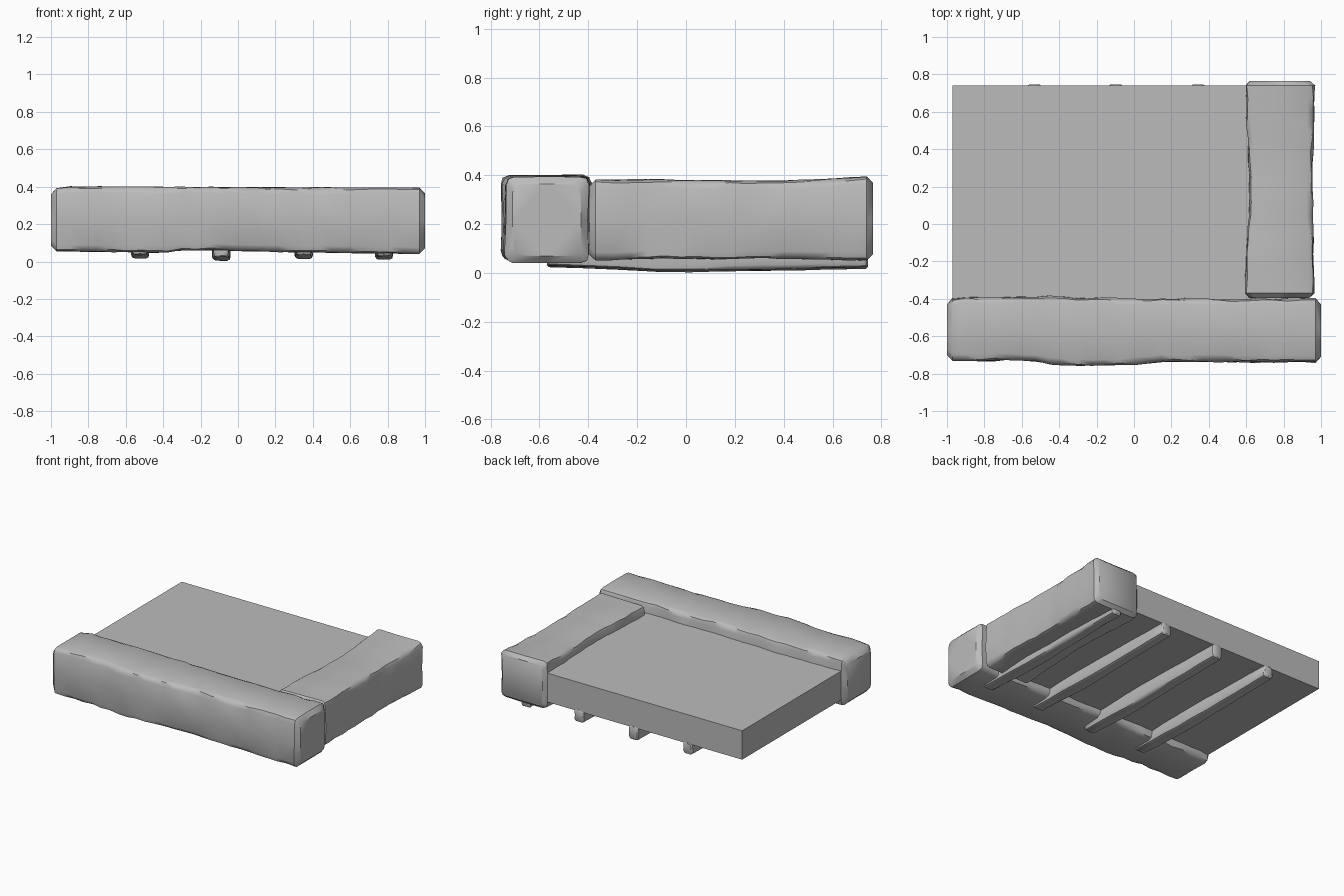
import bpy, bmesh, random
from mathutils import Vector

random.seed(4)
if "Cube" in bpy.data.objects:
    bpy.data.objects.remove(bpy.data.objects["Cube"], do_unlink=True)

stone = bpy.data.materials.new("grey_stone")
stone.use_nodes = True
stone.diffuse_color = (0.5, 0.5, 0.5, 1)
stone.node_tree.nodes["Principled BSDF"].inputs["Base Color"].default_value = (0.5, 0.5, 0.5, 1)


def finish(name, bm, smooth):
    bmesh.ops.recalc_face_normals(bm, faces=bm.faces)
    mesh = bpy.data.meshes.new(name)
    bm.to_mesh(mesh)
    bm.free()
    mesh.materials.append(stone)
    obj = bpy.data.objects.new(name, mesh)
    bpy.context.collection.objects.link(obj)
    if smooth:
        bpy.ops.object.select_all(action='DESELECT')
        obj.select_set(True)
        bpy.context.view_layer.objects.active = obj
        bpy.ops.object.shade_smooth_by_angle(angle=0.7)
    return obj


def section(lo, hi, bottom, top, r):
    """Rounded rectangle with a midpoint on each side."""
    corners = [(lo, bottom, 1, 1), (hi, bottom, -1, 1), (hi, top, -1, -1), (lo, top, 1, -1)]
    points = []
    for i, (a, z, sa, sz) in enumerate(corners):
        arc = [(a, z + sz * r), (a + sa * r * 0.28, z + sz * r * 0.28), (a + sa * r, z)]
        points += arc if i % 2 == 0 else arc[::-1]
        nxt = corners[(i + 1) % 4]
        points.append(((a + nxt[0]) / 2, (z + nxt[1]) / 2))
    return points


def blend(stations, t):
    for s, e in zip(stations, stations[1:]):
        if t <= e[0]:
            f = (t - s[0]) / (e[0] - s[0])
            return [p + (q - p) * f for p, q in zip(s[1:], e[1:])]
    return list(stations[-1][1:])


def rough_beam(name, axis, stations, r, steps, rough, cap):
    """Loft hewn sections along an axis; stations are (along, low, high, bottom, top)."""
    bm = bmesh.new()
    start, end = stations[0][0], stations[-1][0]
    inner = [start + cap + (end - start - 2 * cap) * i / steps for i in range(steps + 1)]
    rings = []
    for t in [start] + inner + [end]:
        lo, hi, bottom, top = blend(stations, t)
        is_cap = t in (start, end)
        k = cap if is_cap else 0
        ring = []
        for a, z in section(lo + k, hi - k, bottom + k, top - k, r):
            j = 0 if is_cap else rough
            a += random.uniform(-j, j)
            z += random.uniform(-j, j) * 0.6
            ring.append(bm.verts.new((t, a, z) if axis == 'x' else (a, t, z)))
        rings.append(ring)
    for one, two in zip(rings, rings[1:]):
        n = len(one)
        for i in range(n):
            bm.faces.new((one[i], one[(i + 1) % n], two[(i + 1) % n], two[i]))
    bm.faces.new(rings[0])
    bm.faces.new(rings[-1])
    return finish(name, bm, True)


# Flat floor slab
bm = bmesh.new()
bmesh.ops.create_cube(bm, size=1)
low, high = Vector((-0.97, -0.6, 0.105)), Vector((0.8, 0.74, 0.315))
for v in bm.verts:
    v.co = (low + high) / 2 + Vector(c * s for c, s in zip(v.co, high - low))
finish("floor_slab", bm, False)

# Long front border with a slight bulge left of centre
rough_beam("front_border", 'x', [
    (-1.0, -0.73, -0.40, 0.055, 0.39),
    (-0.9, -0.73, -0.39, 0.055, 0.40),
    (-0.55, -0.73, -0.39, 0.05, 0.40),
    (-0.4, -0.755, -0.385, 0.045, 0.398),
    (-0.3, -0.758, -0.395, 0.06, 0.398),
    (-0.05, -0.755, -0.40, 0.06, 0.398),
    (0.15, -0.735, -0.40, 0.052, 0.395),
    (0.9, -0.738, -0.40, 0.042, 0.395),
    (1.0, -0.74, -0.40, 0.04, 0.395)], 0.035, 26, 0.005, 0.03)

# Shorter side border
rough_beam("side_border", 'y', [
    (-0.395, 0.592, 0.963, 0.05, 0.38),
    (-0.1, 0.60, 0.96, 0.06, 0.382),
    (0.15, 0.62, 0.955, 0.056, 0.378),
    (0.35, 0.61, 0.955, 0.06, 0.375),
    (0.6, 0.60, 0.962, 0.055, 0.385),
    (0.765, 0.595, 0.965, 0.05, 0.395)], 0.032, 16, 0.005, 0.025)

# Hewn runners under the slab
for i, (x, drop) in enumerate([(-0.525, 0.012), (-0.09, 0.0), (0.35, 0.01), (0.78, 0.006)]):
    rough_beam(f"runner_{i + 1}", 'y', [
        (-0.57, x - 0.04, x + 0.04, 0.025 + drop, 0.11),
        (-0.3, x - 0.05, x + 0.045, 0.016 + drop, 0.12),
        (-0.1, x - 0.045, x + 0.05, 0.003 + drop, 0.12),
        (0.2, x - 0.04, x + 0.045, 0.006 + drop, 0.12),
        (0.745, x - 0.045, x + 0.03, 0.018 + drop, 0.115)], 0.018, 9, 0.003, 0.008)
